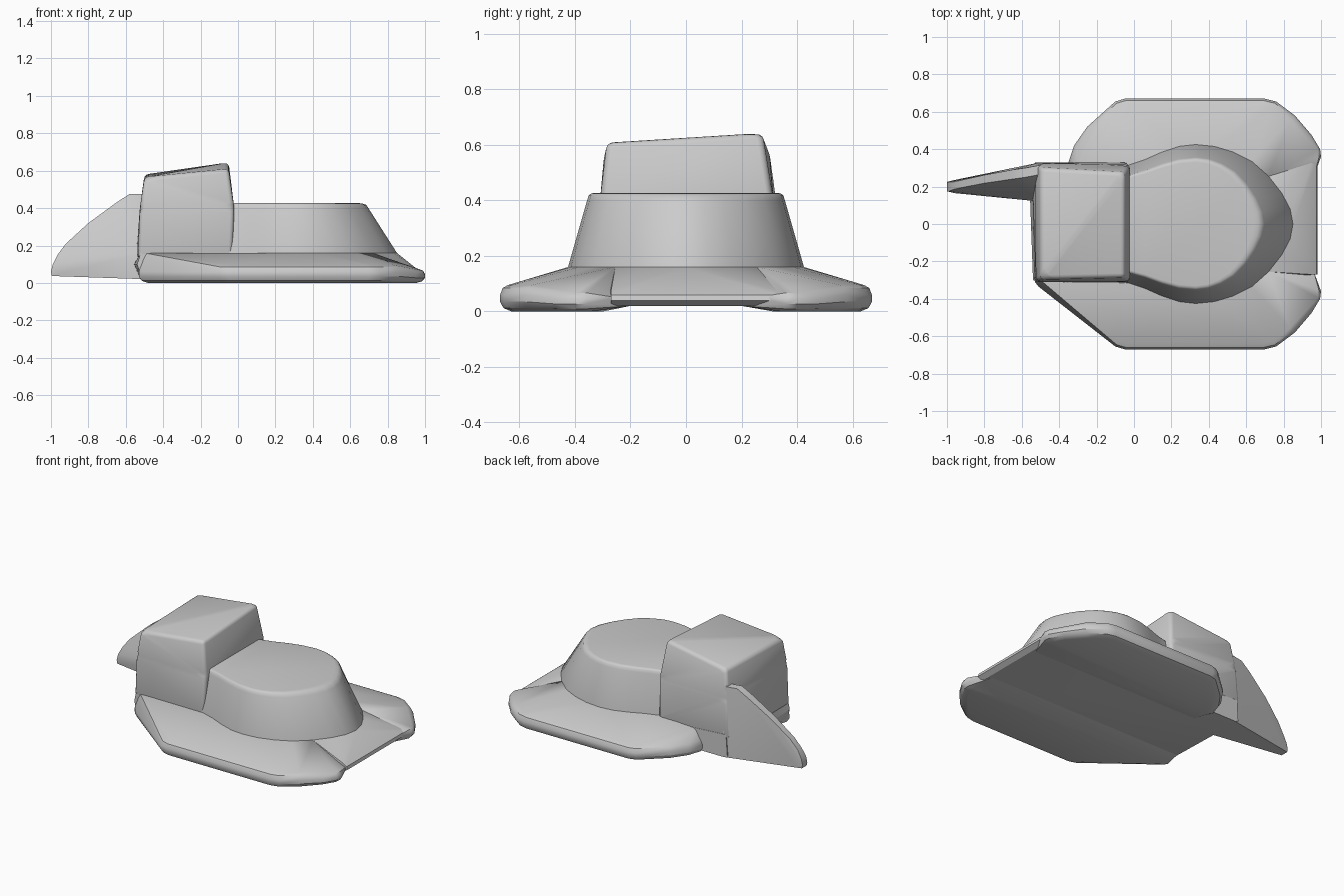
import bpy, bmesh, math
from mathutils import Vector

if "Cube" in bpy.data.objects:
    bpy.data.objects.remove(bpy.data.objects["Cube"], do_unlink=True)

grey = bpy.data.materials.new("plain grey")
grey.use_nodes = True
colour = (0.6, 0.6, 0.6, 1)
grey.diffuse_color = colour
grey.node_tree.nodes["Principled BSDF"].inputs["Base Color"].default_value = colour


def finish(name, bm, angle=32):
    bmesh.ops.recalc_face_normals(bm, faces=bm.faces)
    mesh = bpy.data.meshes.new(name)
    bm.to_mesh(mesh)
    bm.free()
    mesh.materials.append(grey)
    ob = bpy.data.objects.new(name, mesh)
    bpy.context.collection.objects.link(ob)
    bpy.ops.object.select_all(action="DESELECT")
    ob.select_set(True)
    bpy.context.view_layer.objects.active = ob
    bpy.ops.object.shade_smooth_by_angle(angle=math.radians(angle))
    return ob


def hull(name, points, bevel=0, angle=32):
    bm = bmesh.new()
    for p in points:
        bm.verts.new(p)
    out = bmesh.ops.convex_hull(bm, input=bm.verts)
    loose = [v for v in bm.verts if not v.link_faces]
    bmesh.ops.delete(bm, geom=loose, context="VERTS")
    bmesh.ops.dissolve_limit(bm, angle_limit=0.03, verts=bm.verts, edges=bm.edges)
    if bevel:
        bmesh.ops.bevel(bm, geom=bm.edges[:], offset=bevel, segments=3,
                        profile=0.5, affect="EDGES", clamp_overlap=True)
    return finish(name, bm, angle)


def rim(outline, centre, top):
    """Rounded edge: the outline at several heights, pulled in at top and bottom."""
    pts = []
    for inset, z in ((0.05, 0), (0.015, 0.012), (0, 0.035), (0, 0.06),
                     (0.012, top - 0.01), (0.035, top)):
        for x, y in outline:
            v = Vector((x - centre[0], y - centre[1]))
            v -= v.normalized() * inset
            pts.append((v.x + centre[0], v.y + centre[1], z))
    return pts


# Half outline of the crown foot
foot = [(-0.1, 0.31), (-0.03, 0.315), (0.06, 0.345), (0.15, 0.385), (0.24, 0.415),
        (0.33, 0.425), (0.43, 0.415), (0.53, 0.385), (0.63, 0.335), (0.72, 0.255),
        (0.79, 0.165), (0.835, 0.08), (0.85, 0)]

# Crown: stacked rings with a softened top edge
def ring(t, z):
    def shrink(x, y):
        return (x if x < 0.33 else 0.33 + (x - 0.33) * (1 - 0.31 * t), y * (1 - 0.17 * t), z)
    half = [shrink(x, y) for x, y in foot]
    return half + [(x, -y, h) for x, y, h in reversed(half[:-1])]

bm = bmesh.new()
rings = [[bm.verts.new(p) for p in ring(t, z)] for t, z in
         ((0, 0.1), (0, 0.16), (0.95, 0.4), (1.02, 0.417), (1.15, 0.425), (1.3, 0.427))]
for a, b in zip(rings, rings[1:]):
    for i in range(len(a)):
        j = (i + 1) % len(a)
        bm.faces.new((a[i], a[j], b[j], b[i]))
bm.faces.new(rings[0])
bm.faces.new(rings[-1])
finish("crown", bm, 40)

# Brim wings, sharing one outline apart from their left ends
edge = [(-0.1, 0.655), (-0.05, 0.67), (0.7, 0.67), (0.76, 0.655), (0.86, 0.58),
        (0.95, 0.475), (0.995, 0.4), (1.0, 0.36)]
ends = {"front_brim": (-1, [(-0.53, 0.31), (-0.51, 0.335)], -0.5),
        "back_brim": (1, [(-0.35, 0.33), (-0.32, 0.42), (-0.25, 0.52)], -0.3)}
for name, (side, end, left) in ends.items():
    outline = [(x, y * side) for x, y in end + edge]
    pts = rim(outline, (0.3, 0.1 * side), 0.095)
    pts = [(x, y, z * (0.78 if x > 0.9 else 1)) for x, y, z in pts]
    pts += [(x, y * side, 0.16) for x, y in foot if y > 0.2]
    pts += [(left, 0.3 * side, 0.16), (left, 0.2 * side, 0.15), (left, 0.2 * side, 0.02),
            (0.93, 0.2 * side, 0.02), (0.96, 0.25 * side, 0.05)]
    hull(name, pts)

# Middle of the brim, raised slightly underneath
mid = [(x, s * y, 0.16) for x, y in foot if y < 0.33 for s in (-1, 1)]
for y in (-0.27, 0.33):
    mid += [(0.98, y, 0.04), (0.975, y, 0.06), (0.95, y, 0.075), (0.95, y, 0.02),
            (-0.5, y, 0.02)]
mid += [(-0.52, -0.31, 0.04), (-0.54, -0.3, 0.1), (-0.52, -0.31, 0.16),
        (-0.53, 0.33, 0.03), (-0.555, 0.12, 0.1), (-0.52, 0.33, 0.17)]
hull("middle_brim", mid)

# Raised block with a tilted top
block = [(-0.535, -0.31, 0.13), (-0.03, -0.315, 0.13), (-0.545, 0.33, 0.13), (-0.03, 0.33, 0.13),
         (-0.02, -0.31, 0.4), (-0.02, 0.315, 0.4), (-0.525, -0.31, 0.4), (-0.525, 0.325, 0.4),
         (-0.5, -0.295, 0.565), (-0.05, -0.285, 0.61), (-0.5, 0.3, 0.58), (-0.05, 0.275, 0.645)]
hull("raised_block", block, 0.022, 40)

# Side horn: wide at the block, curving down to a narrow tip
horn = [(-0.5, 0.12, 0.02), (-0.5, 0.12, 0.16), (-0.5, 0.33, 0.02), (-0.5, 0.33, 0.18)]
for x, z, y, half in ((-0.5, 0.475, 0.29, 0.025), (-0.58, 0.475, 0.275, 0.025),
                      (-0.65, 0.43, 0.265, 0.025), (-0.8, 0.32, 0.24, 0.022),
                      (-0.92, 0.21, 0.215, 0.02), (-0.965, 0.15, 0.205, 0.02),
                      (-0.99, 0.1, 0.2, 0.025), (-1.0, 0.06, 0.2, 0.025),
                      (-0.995, 0.037, 0.2, 0.025), (-0.96, 0.05, 0.2, 0.035)):
    horn += [(x, y - half, z), (x, y + half, z)]
hull("side_horn", horn, 0, 40)
